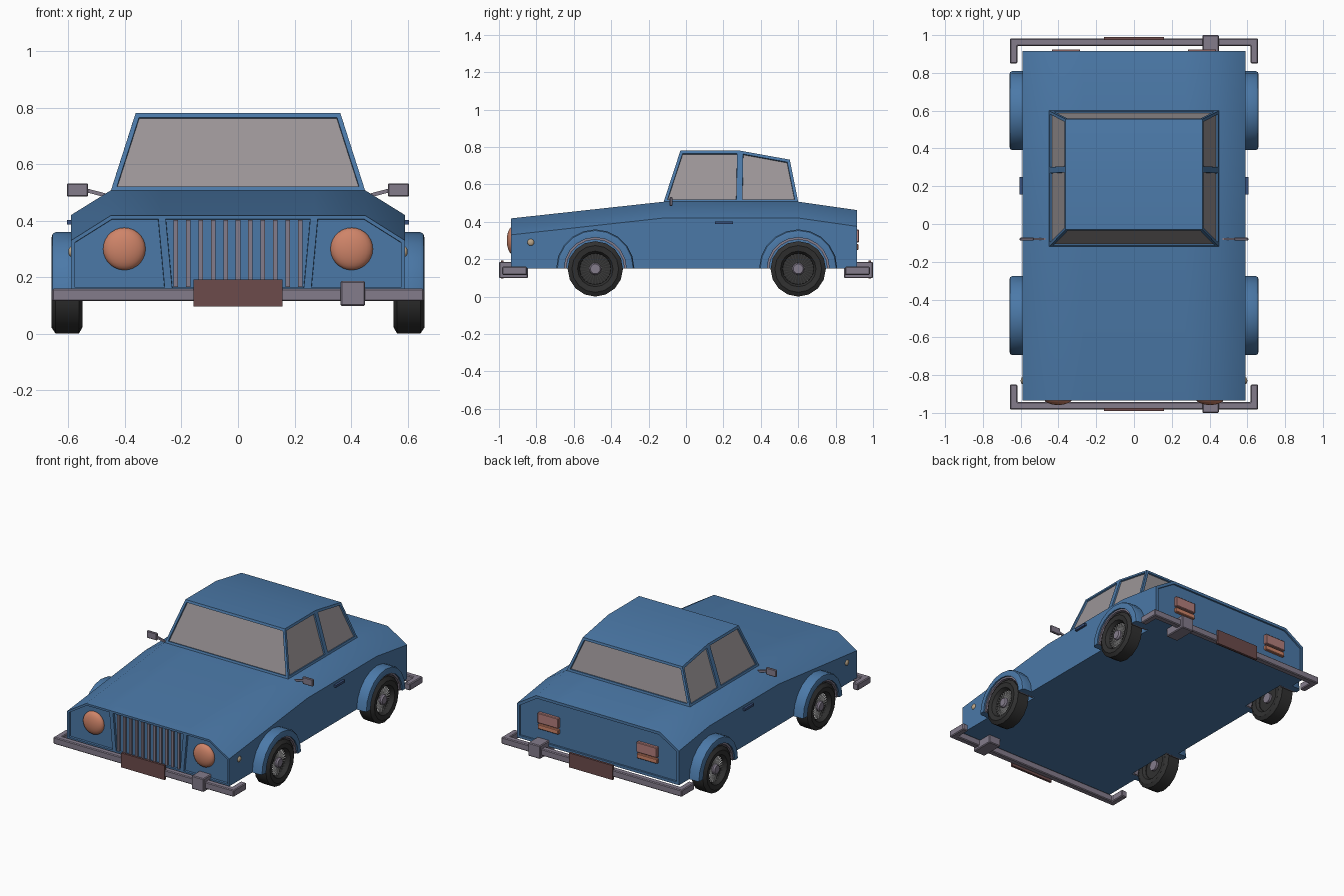
import bpy, bmesh
from math import cos, sin, pi, radians
from mathutils import Matrix, Vector

if "Cube" in bpy.data.objects:
    bpy.data.objects.remove(bpy.data.objects["Cube"])


def mat(name, r, g, b):
    m = bpy.data.materials.new(name)
    m.diffuse_color = (r, g, b, 1)
    m.use_nodes = True
    m.node_tree.nodes["Principled BSDF"].inputs["Base Color"].default_value = m.diffuse_color
    return m


PAINT = mat("blue_paint", 0.07, 0.19, 0.39)
DARK_PAINT = mat("dark_blue", 0.04, 0.08, 0.2)
GLASS = mat("glass", 0.33, 0.30, 0.31)
CHROME = mat("chrome", 0.23, 0.20, 0.26)
RUBBER = mat("rubber", 0.03, 0.03, 0.03)
WHITE = mat("spoke_white", 0.75, 0.75, 0.75)
ORANGE = mat("orange_lamp", 0.62, 0.23, 0.14)
PINK = mat("pink_lamp", 0.45, 0.21, 0.20)
BEIGE = mat("beige_lamp", 0.5, 0.38, 0.25)
BROWN = mat("plate_brown", 0.15, 0.07, 0.07)


def finish(bm, name, *mats, mirror=False, smooth=None, bevel=0):
    bmesh.ops.recalc_face_normals(bm, faces=bm.faces[:])
    me = bpy.data.meshes.new(name)
    bm.to_mesh(me)
    bm.free()
    ob = bpy.data.objects.new(name, me)
    bpy.context.collection.objects.link(ob)
    for m in mats:
        me.materials.append(m)
    if smooth:
        smooth_angle(ob, smooth)
    if bevel:
        ob.modifiers.new("bevel", 'BEVEL').width = bevel
    if mirror:
        ob.modifiers.new("mirror", 'MIRROR').use_mirror_merge = False
    return ob


def smooth_angle(ob, deg):
    bpy.ops.object.select_all(action='DESELECT')
    ob.select_set(True)
    bpy.context.view_layer.objects.active = ob
    bpy.ops.object.shade_smooth_by_angle(angle=radians(deg))


def loft(sections, start_caps=None):
    """Skin rings of points; returns bmesh, side faces, start faces, end face."""
    bm = bmesh.new()
    rings = [[bm.verts.new(p) for p in s] for s in sections]
    n = len(rings[0])
    sides = [[bm.faces.new((a[i], a[(i + 1) % n], b[(i + 1) % n], b[i])) for i in range(n)]
             for a, b in zip(rings, rings[1:])]
    first = [bm.faces.new([rings[0][i] for i in c]) for c in (start_caps or [range(n)])]
    last = bm.faces.new(rings[-1])
    bmesh.ops.recalc_face_normals(bm, faces=bm.faces[:])
    return bm, sides, first, last


def recess(bm, faces, border, depth, index=0):
    bmesh.ops.inset_individual(bm, faces=faces, thickness=border, use_even_offset=True)
    bmesh.ops.inset_individual(bm, faces=faces, thickness=0.001, depth=-depth, use_even_offset=True)
    for f in faces:
        f.material_index = index


def lathe(profile, cy, cz, n, half=False):
    """Turn an (r, x) closed profile about the x axis."""
    bm = bmesh.new()
    sweep = pi if half else 2 * pi
    rings = [[bm.verts.new((x, cy + r * cos(sweep * k / n), cz + r * sin(sweep * k / n)))
              for r, x in profile] for k in range(n + half)]
    m = len(profile)
    for k in range(n):
        a, b = rings[k], rings[(k + 1) % len(rings)]
        for i in range(m):
            bm.faces.new((a[i], a[(i + 1) % m], b[(i + 1) % m], b[i]))
    if half:
        bm.faces.new(rings[0])
        bm.faces.new(rings[-1])
    bmesh.ops.remove_doubles(bm, verts=bm.verts[:], dist=1e-5)
    return bm


def add_box(bm, lo, hi, turn=Matrix()):
    lo, hi = Vector(lo), Vector(hi)
    bmesh.ops.create_cube(bm, size=1, matrix=turn @ Matrix.Translation((lo + hi) / 2)
                          @ Matrix.Diagonal((*(hi - lo), 1)))


def box(name, lo, hi, m, **kw):
    bm = bmesh.new()
    add_box(bm, lo, hi)
    return finish(bm, name, m, **kw)


def ball(name, centre, radii, m):
    bm = bmesh.new()
    bmesh.ops.create_uvsphere(bm, u_segments=24, v_segments=14, radius=1,
                              matrix=Matrix.Translation(centre) @ Matrix.Diagonal((*radii, 1)))
    return finish(bm, name, m, mirror=True, smooth=60)


# Body: hood, doors and trunk, with recessed front and rear panels
def body_ring(y, crease, top):
    half = [(0.245, 0.15), (0.59, 0.15), (0.59, crease), (0.45, top), (0.27, top)]
    return [(x, y, z) for x, z in half] + [(-x, y, z) for x, z in reversed(half)]


bm, _, front, rear = loft(
    [body_ring(-0.935, 0.33, 0.418), body_ring(-0.12, 0.42, 0.507),
     body_ring(0.6, 0.42, 0.507), body_ring(0.915, 0.375, 0.462)],
    [[0, 1, 2, 3, 4], [0, 4, 5, 9], [5, 6, 7, 8, 9]])
recess(bm, front, 0.013, 0.014)
recess(bm, [rear], 0.018, 0.01)
body = finish(bm, "body", PAINT)

# Cabin with recessed windows
def cabin_ring(y0, y1, top):
    return [(-0.45, y0, 0.505), (0.45, y0, 0.505), (0.362, y1, top), (-0.362, y1, top)]


bm, sides, screen, back = loft([cabin_ring(-0.12, -0.03, 0.78), cabin_ring(0.285, 0.29, 0.78),
                                cabin_ring(0.6, 0.555, 0.732)])
recess(bm, screen + [back] + [s[i] for s in sides for i in (1, 3)], 0.016, 0.01, 1)
finish(bm, "cabin", PAINT, GLASS, smooth=30)

# Wheels, arches and wheel wells
R = 0.148
for end, y in (("front", -0.485), ("rear", 0.6)):
    well = finish(lathe([(0, 0.53), (0.167, 0.53), (0.167, 0.7), (0, 0.7)], y, R, 20),
                  end + "_well_cutter", PAINT, mirror=True)
    well.hide_render = True
    cut = body.modifiers.new("well", 'BOOLEAN')
    cut.object, cut.operation, cut.solver = well, 'DIFFERENCE', 'EXACT'
    bpy.context.view_layer.objects.active = body
    bpy.ops.object.modifier_apply(modifier=cut.name)
    bpy.data.objects.remove(well)

    finish(lathe([(0.209, 0.58), (0.209, 0.645), (0.203, 0.656), (0.187, 0.66), (0.166, 0.66),
                  (0.166, 0.58)], y, 0.15, 10, True), end + "_wheel_arch", PAINT, mirror=True, smooth=30)
    finish(lathe([(0.166, 0.54), (0.166, 0.65), (0.155, 0.65), (0.155, 0.54)], y, 0.15, 10, True),
           end + "_arch_liner", CHROME, mirror=True)
    finish(lathe([(0.083, 0.635), (0.095, 0.655), (0.125, 0.66), (R, 0.645), (R, 0.563),
                  (0.125, 0.55), (0.095, 0.553), (0.083, 0.57)], y, R, 16),
           end + "_tyre", RUBBER, mirror=True, smooth=30)
    finish(lathe([(0, 0.62), (0.086, 0.62), (0.086, 0.575), (0, 0.575)], y, R, 16),
           end + "_rim", RUBBER, mirror=True)
    finish(lathe([(0, 0.648), (0.026, 0.648), (0.033, 0.638), (0.033, 0.56), (0, 0.56)], y, R, 16),
           end + "_hub", CHROME, mirror=True, smooth=30)
    bm = bmesh.new()
    for k in range(28):
        turn = Matrix.Translation((0, y, R)) @ Matrix.Rotation(2 * pi * k / 28, 4, 'X')
        add_box(bm, (0.622, 0.03, -0.002), (0.63, 0.085, 0.002), turn)
    finish(bm, end + "_spokes", WHITE, mirror=True)
smooth_angle(body, 40)

# Bumpers with side returns, one offset guard each, and plates
for end, s in (("front", -1), ("rear", 1)):
    u = [(0.657, 0.85), (0.657, 0.983), (-0.657, 0.983), (-0.657, 0.85),
         (-0.617, 0.85), (-0.617, 0.943), (0.617, 0.943), (0.617, 0.85)]
    bm = loft([[(x, s * y, z) for x, y in u] for z in (0.115, 0.16)])[0]
    finish(bm, end + "_bumper", CHROME, bevel=0.005)
    ya, yb = sorted((s * 0.845, s * 1.0))
    box(end + "_bumper_guard", (0.362, ya, 0.098), (0.45, yb, 0.186), CHROME, bevel=0.005)
    ya, yb = sorted((s * 0.975, s * 0.99))
    box(end + "_plate", (-0.158, ya, 0.097), (0.158, yb, 0.192), BROWN)

# Grille slats
bm = bmesh.new()
for i in range(-5, 6):
    add_box(bm, (i * 0.044 - 0.008, -0.934, 0.165), (i * 0.044 + 0.008, -0.915, 0.402))
finish(bm, "grille_slats", CHROME)

# Lamps
ball("headlights", (0.402, -0.925, 0.3), (0.075, 0.033, 0.075), ORANGE)
ball("side_markers", (0.59, -0.83, 0.29), (0.01, 0.018, 0.018), BEIGE)
box("tail_lamps", (0.285, 0.895, 0.29), (0.435, 0.925, 0.358), PINK, mirror=True, bevel=0.004)
box("reverse_lamps", (0.285, 0.895, 0.25), (0.435, 0.922, 0.282), ORANGE, mirror=True, bevel=0.004)

# Door handles and wing mirrors
box("door_handles", (0.58, 0.155, 0.387), (0.605, 0.25, 0.402), DARK_PAINT, mirror=True)
box("mirrors", (0.53, -0.088, 0.485), (0.605, -0.072, 0.532), CHROME, mirror=True, bevel=0.004)
bm = loft([[(x, -0.08 + dy, z + dz) for dy, dz in ((-.005, -.007), (.005, -.007), (.005, .007), (-.005, .007))]
           for x, z in ((0.44, 0.482), (0.54, 0.508))])[0]
finish(bm, "mirror_arms", CHROME, mirror=True)
